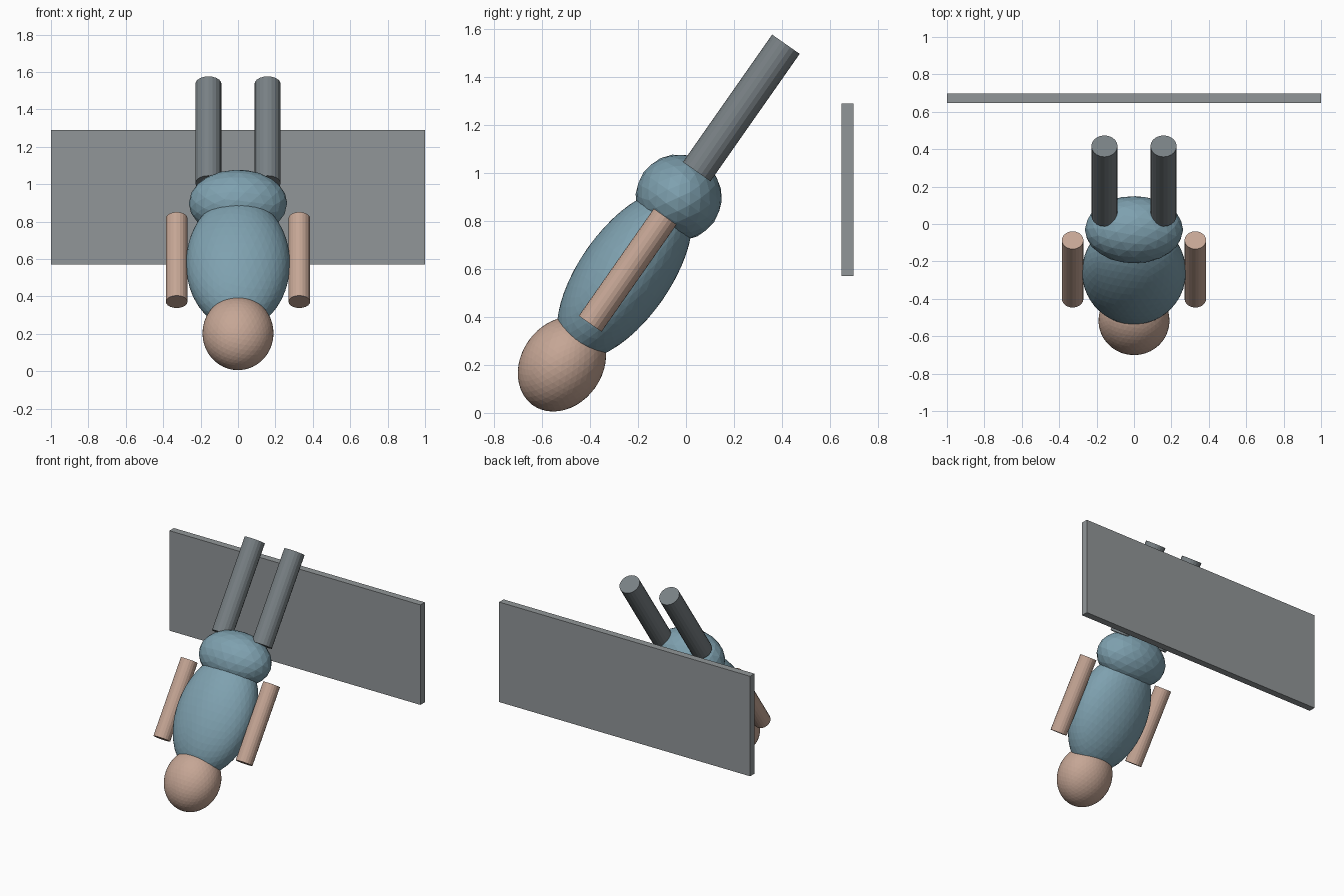
import bpy, bmesh, math
from mathutils import Matrix, Vector

if "Cube" in bpy.data.objects:
    bpy.data.objects.remove(bpy.data.objects["Cube"])

# Shared frame of the leaning figure: local z runs along the body axis
TILT = Matrix.Rotation(math.radians(-35), 4, 'X')
ORIGIN = TILT @ Vector((0, -0.54, 0))
BODY = Matrix.Translation(ORIGIN) @ TILT


def material(name, rgb):
    m = bpy.data.materials.new(name)
    m.diffuse_color = (*rgb, 1)
    m.use_nodes = True
    m.node_tree.nodes["Principled BSDF"].inputs["Base Color"].default_value = m.diffuse_color
    return m


SKIN = material("skin", (0.56, 0.38, 0.30))
SHIRT = material("blue shirt", (0.21, 0.355, 0.43))
TROUSERS = material("grey trousers", (0.188, 0.216, 0.231))
PANEL = material("light grey panel", (0.283, 0.305, 0.314))


def finish(name, bm, mat, matrix):
    mesh = bpy.data.meshes.new(name)
    bm.transform(matrix)
    bm.to_mesh(mesh)
    bm.free()
    mesh.materials.append(mat)
    obj = bpy.data.objects.new(name, mesh)
    bpy.context.collection.objects.link(obj)
    return obj


def ellipsoid(name, s, radii, detail, mat):
    """Faceted ellipsoid centred at distance s along the body axis."""
    bm = bmesh.new()
    bmesh.ops.create_icosphere(bm, subdivisions=detail, radius=1)
    finish(name, bm, mat, BODY @ Matrix.Translation((0, 0, s)) @ Matrix.Diagonal((*radii, 1)))


def limb(name, x, s0, s1, radius, mat):
    """Capped cylinder parallel to the body axis, from s0 to s1."""
    bm = bmesh.new()
    bmesh.ops.create_cone(bm, cap_ends=True, segments=20, radius1=radius,
                          radius2=radius, depth=s1 - s0)
    finish(name, bm, mat, BODY @ Matrix.Translation((x, 0, (s0 + s1) / 2)))


# Head, torso and hips
ellipsoid("head", -0.13, (0.19, 0.17, 0.21), 4, SKIN)
ellipsoid("torso", 0.325, (0.278, 0.19, 0.41), 4, SHIRT)
ellipsoid("hips", 0.718, (0.263, 0.18, 0.18), 3, SHIRT)

# Arms and legs on both sides
for side, label in ((-1, "left"), (1, "right")):
    limb(label + "_arm", side * 0.328, 0.075, 0.62, 0.058, SKIN)
    limb(label + "_leg", side * 0.158, 0.849, 1.497, 0.07, TROUSERS)

# Upright panel behind the figure
bm = bmesh.new()
bmesh.ops.create_cube(bm, size=1)
finish("back_panel", bm, PANEL,
       Matrix.Translation((0, 0.673, 0.93)) @ Matrix.Diagonal((2, 0.05, 0.72, 1)))
